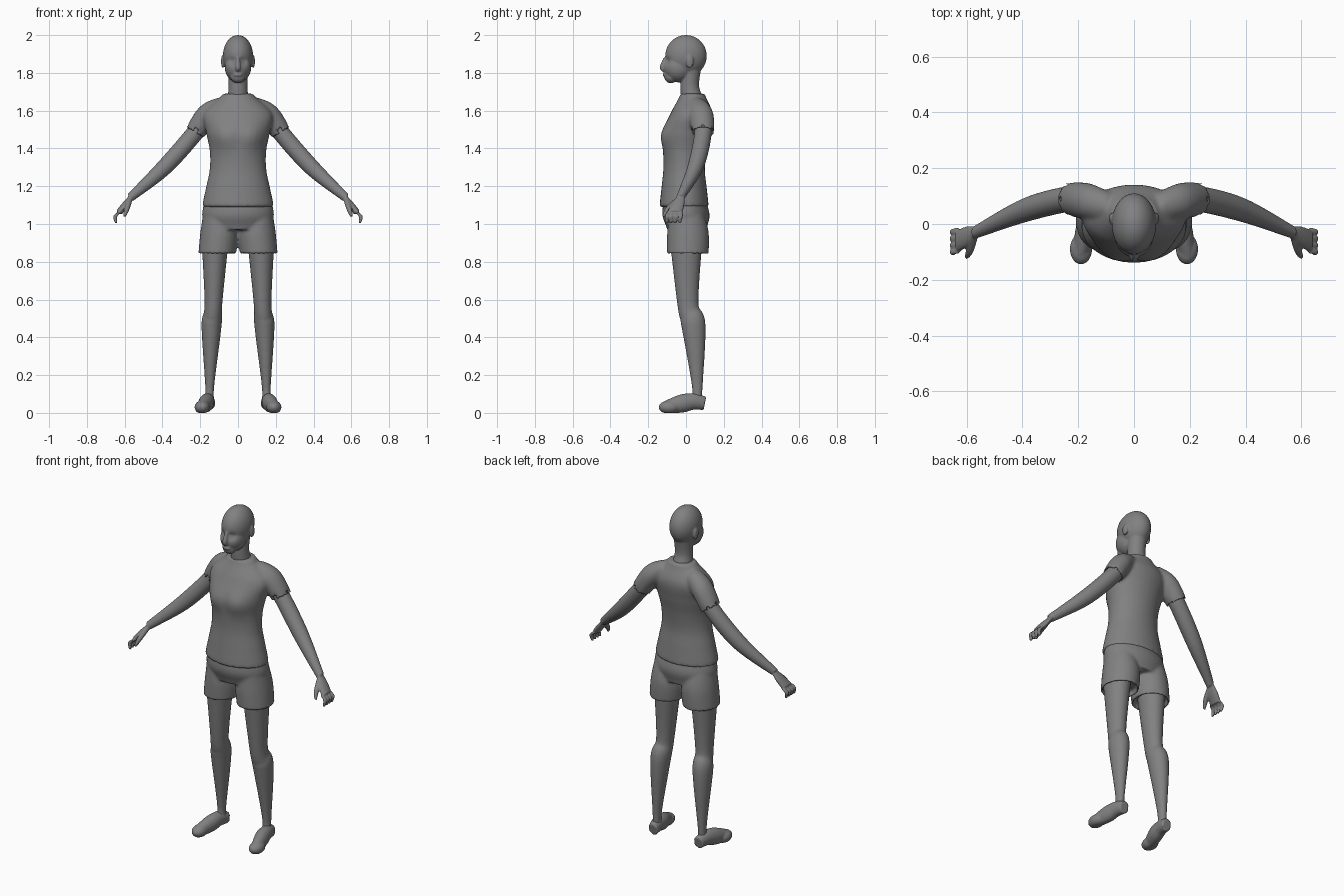
import bpy
import bmesh
import math
from mathutils import Matrix, Vector

cube = bpy.data.objects.get("Cube")
if cube:
    bpy.data.objects.remove(cube, do_unlink=True)

# One flat grey for the whole figure
grey = bpy.data.materials.new("plain grey")
grey.use_nodes = True
shade = 0.22
grey.diffuse_color = (shade, shade, shade, 1)
shader = grey.node_tree.nodes["Principled BSDF"]
shader.inputs["Base Color"].default_value = grey.diffuse_color

ACROSS, DEEP = Vector((1, 0, 0)), Vector((0, 1, 0))
SIDES, STEPS = 32, 8


def spline(stations):
    """Curve smoothly through a list of vectors of any length."""
    padded = [stations[0], *stations, stations[-1]]
    curve = []
    for before, start, end, after in zip(padded, padded[1:], padded[2:], padded[3:]):
        leave, arrive = (end - before) / 2, (after - start) / 2
        for step in range(STEPS):
            t = step / STEPS
            ease = t * t * (3 - 2 * t)
            curve.append(start.lerp(end, ease)
                         + leave * t * (1 - t) ** 2 - arrive * t * t * (1 - t))
    return curve + [stations[-1]]


def skin(bm, sections, side=1):
    """Join oval sections, each a centre with its two half axes."""
    rings = []
    for centre, u, v in sections:
        ring = []
        for i in range(SIDES):
            angle = math.tau * i / SIDES
            point = centre + u * math.cos(angle) + v * math.sin(angle)
            point.x *= side
            ring.append(bm.verts.new(point))
        rings.append(ring)
    for low, high in zip(rings, rings[1:]):
        for i in range(SIDES):
            bm.faces.new((low[i - 1], low[i], high[i], high[i - 1]))
    bm.faces.new(rings[0])
    bm.faces.new(rings[-1])


def trunk(bm, bottom, top, fronts, backs, widths):
    """Upright body shape from profiles at evenly spaced heights."""
    curve = spline([Vector(row) for row in zip(fronts, backs, widths)])
    sections = []
    for i, (front, back, width) in enumerate(curve):
        height = bottom + (top - bottom) * i / (len(curve) - 1)
        sections.append((Vector((0, (front + back) / 2, height)),
                         ACROSS * width, DEEP * (back - front) / 2))
    skin(bm, sections)


def limb(bm, path, radii, axis=ACROSS, ratio=1.0, sides=(1, -1), cuff=False):
    """Mirrored tube along a path; a cuff folds its end back inside."""
    curve = spline([Vector((*point, radius)) for point, radius in zip(path, radii)])
    sections = []
    for i, station in enumerate(curve):
        ahead = curve[min(i + 1, len(curve) - 1)] - curve[max(i - 1, 0)]
        across = ahead.to_3d().cross(axis).normalized()
        sections.append((station.to_3d(), axis * station.w, across * station.w * ratio))
    if cuff:
        for centre in (sections[-1][0], sections[-STEPS // 2][0]):
            sections.append((centre, *[half * 0.9 for half in sections[len(curve) - 1][1:]]))
    for side in sides:
        skin(bm, sections, side)


def ball(bm, centre, radii, sides=(1,)):
    """Stretched sphere, optionally on both sides."""
    for side in sides:
        place = Matrix.Translation((centre[0] * side, *centre[1:]))
        bmesh.ops.create_uvsphere(bm, u_segments=SIDES, v_segments=SIDES, radius=1,
                                  matrix=place @ Matrix.Diagonal((*radii, 1)))


def push(bm, centre, reach, depth):
    """Softly move the surface backwards around mirrored points."""
    for vert in bm.verts:
        mirrored = Vector((abs(vert.co.x), vert.co.y, vert.co.z))
        distance = (mirrored - Vector(centre)).length
        vert.co += DEEP * depth * math.exp(-(distance / reach) ** 2)


def finish(name, bm, voxel, smoothing):
    """Blend the overlapping shapes into one smooth surface."""
    bmesh.ops.recalc_face_normals(bm, faces=bm.faces)
    mesh = bpy.data.meshes.new(name)
    bm.to_mesh(mesh)
    bm.free()
    mesh.materials.append(grey)
    mesh.shade_smooth()
    obj = bpy.data.objects.new(name, mesh)
    bpy.context.collection.objects.link(obj)
    remesh = obj.modifiers.new("blend", 'REMESH')
    remesh.mode = 'VOXEL'
    remesh.voxel_size = voxel
    remesh.use_smooth_shade = True
    relax = obj.modifiers.new("relax", 'SMOOTH')
    relax.iterations = smoothing


# Head: skull, face, chin and neck, then nose, lips and ears
head = bmesh.new()
ball(head, (0, 0, 1.89), (.08, .11, .11))
ball(head, (0, -.04, 1.83), (.07, .08, .08))
ball(head, (0, -.08, 1.78), (.04, .035, .035))
push(head, (.035, -.11, 1.86), .02, .015)
limb(head, [(0, .05, 1.6), (0, .02, 1.72), (0, .03, 1.85)], (.07, .05, .055), sides=(1,))
limb(head, [(0, -.11, 1.88), (0, -.125, 1.83), (0, -.11, 1.81)], (.008, .014, .01), sides=(1,))
ball(head, (0, -.11, 1.79), (.025, .014, .01))
ball(head, (.08, .02, 1.86), (.01, .02, .035), sides=(1, -1))
finish("head", head, .005, 4)

# Joints of the model's left arm
shoulder = Vector((.16, .08, 1.58))
sleeve_end = Vector((.23, .09, 1.48))
elbow = Vector((.39, .05, 1.3))
wrist = Vector((.57, -.03, 1.14))
knuckles = Vector((.63, -.06, 1.06))

# Shirt: torso with bust, and open short sleeves
shirt = bmesh.new()
trunk(shirt, 1.09, 1.69,
      fronts=(-.14, -.13, -.12, -.12, -.12, -.08, -.03),
      backs=(.12, .11, .1, .11, .13, .14, .1),
      widths=(.19, .17, .15, .15, .17, .18, .08))
push(shirt, (.08, -.12, 1.46), .07, -.02)
limb(shirt, [(.08, .06, 1.63), shoulder, sleeve_end], (.05, .065, .06),
     axis=DEEP, ratio=.9, cuff=True)
finish("shirt", shirt, .009, 4)

# Shorts: hips and open legs
shorts = bmesh.new()
trunk(shorts, .97, 1.12, fronts=(-.1, -.125, -.12), backs=(.11, .125, .11),
      widths=(.17, .19, .18))
limb(shorts, [(.1, 0, 1.05), (.1, .01, .95), (.11, .01, .84)], (.085, .1, .1),
     ratio=1.1, cuff=True)
finish("shorts", shorts, .009, 3)

# Legs: hip, knee, calf, ankle and heel
legs = bmesh.new()
limb(legs, [(.12, 0, .95), (.13, .01, .58), (.14, .04, .46), (.15, .06, .13), (.15, .05, .06)],
     (.075, .047, .053, .023, .03), ratio=1.2)
finish("legs", legs, .008, 2)

# Shoes, flattened underneath
shoes = bmesh.new()
limb(shoes, [(.15, .1, .05), (.16, .04, .06), (.17, -.02, .05), (.19, -.1, .03)],
     (.03, .036, .04, .03), ratio=1.2)
ball(shoes, (.19, -.09, .03), (.04, .055, .035), sides=(1, -1))
for vert in shoes.verts:
    vert.co.z = max(vert.co.z, 0)
finish("shoes", shoes, .006, 2)

# Arms and palms
arms = bmesh.new()
limb(arms, [shoulder, sleeve_end, elbow, wrist], (.045, .046, .043, .023), axis=DEEP)
limb(arms, [wrist, wrist.lerp(knuckles, .5), knuckles], (.023, .036, .04),
     axis=DEEP, ratio=.45)

# Curled fingers and thumb
for finger in range(4):
    base = knuckles + DEEP * (.024 * finger - .035)
    bend = base + Vector((.02, -.005, -.02))
    tip = base + Vector((.015, -.01, -.055))
    limb(arms, [base, bend, tip], (.011, .011, .007))
thumb_tip = Vector((.6, -.12, 1.04))
limb(arms, [wrist, wrist.lerp(thumb_tip, .6) - DEEP * .01, thumb_tip], (.015, .014, .007))
finish("arms", arms, .005, 2)
